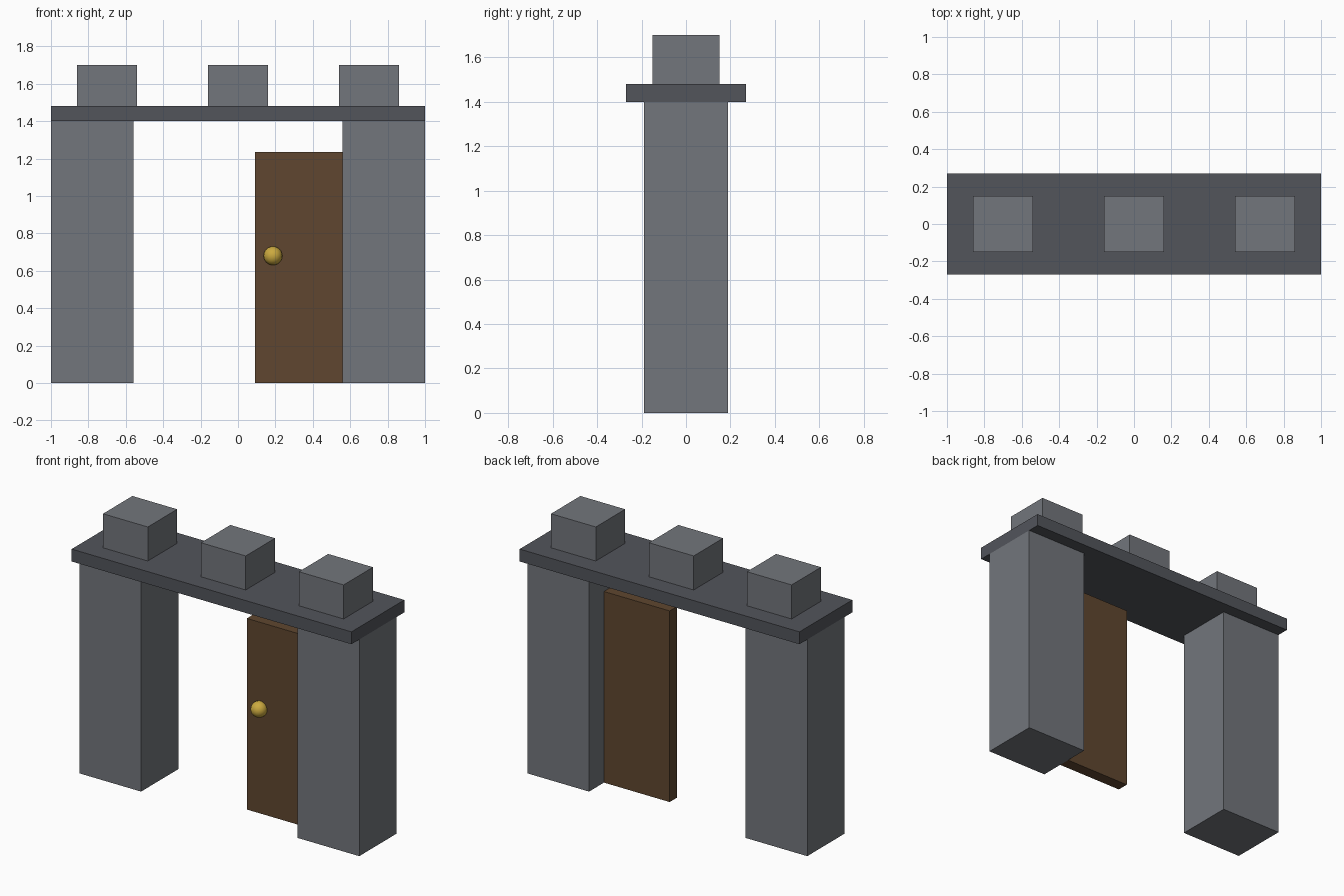
import bpy

if "Cube" in bpy.data.objects:
    bpy.data.objects.remove(bpy.data.objects["Cube"])


def material(name, rgb):
    mat = bpy.data.materials.new(name)
    mat.diffuse_color = (*rgb, 1.0)
    mat.use_nodes = True
    mat.node_tree.nodes["Principled BSDF"].inputs["Base Color"].default_value = mat.diffuse_color
    return mat


STONE = material("stone", (0.17, 0.18, 0.20))
DARK_STONE = material("dark_stone", (0.085, 0.09, 0.105))
WOOD = material("wood", (0.115, 0.062, 0.029))
BRASS = material("brass", (0.60, 0.40, 0.05))


def box(name, x, y, z, mat):
    """Axis-aligned box from (min, max) ranges."""
    ranges = (x, y, z)
    bpy.ops.mesh.primitive_cube_add(size=1, location=[(a + b) / 2 for a, b in ranges])
    obj = bpy.context.object
    obj.name = name
    obj.scale = [b - a for a, b in ranges]
    bpy.ops.object.transform_apply(location=False, rotation=False, scale=True)
    obj.data.materials.append(mat)
    return obj


# Gate pillars
box("left_pillar", (-1.0, -0.56), (-0.19, 0.19), (0, 1.4), STONE)
box("right_pillar", (0.56, 1.0), (-0.19, 0.19), (0, 1.4), STONE)

# Lintel slab
box("lintel", (-1.0, 1.0), (-0.27, 0.27), (1.4, 1.48), DARK_STONE)

# Battlement blocks
for side, cx in (("left", -0.70), ("middle", 0.0), ("right", 0.70)):
    box(side + "_battlement", (cx - 0.16, cx + 0.16), (-0.15, 0.15), (1.48, 1.70), STONE)

# Door leaf against the right pillar
box("door", (0.09, 0.56), (-0.038, 0.038), (0, 1.235), WOOD)

# Door knob
bpy.ops.mesh.primitive_uv_sphere_add(segments=24, ring_count=12, radius=0.05,
                                     location=(0.187, -0.052, 0.68))
knob = bpy.context.object
knob.name = "door_knob"
knob.data.materials.append(BRASS)
bpy.ops.object.shade_smooth()
